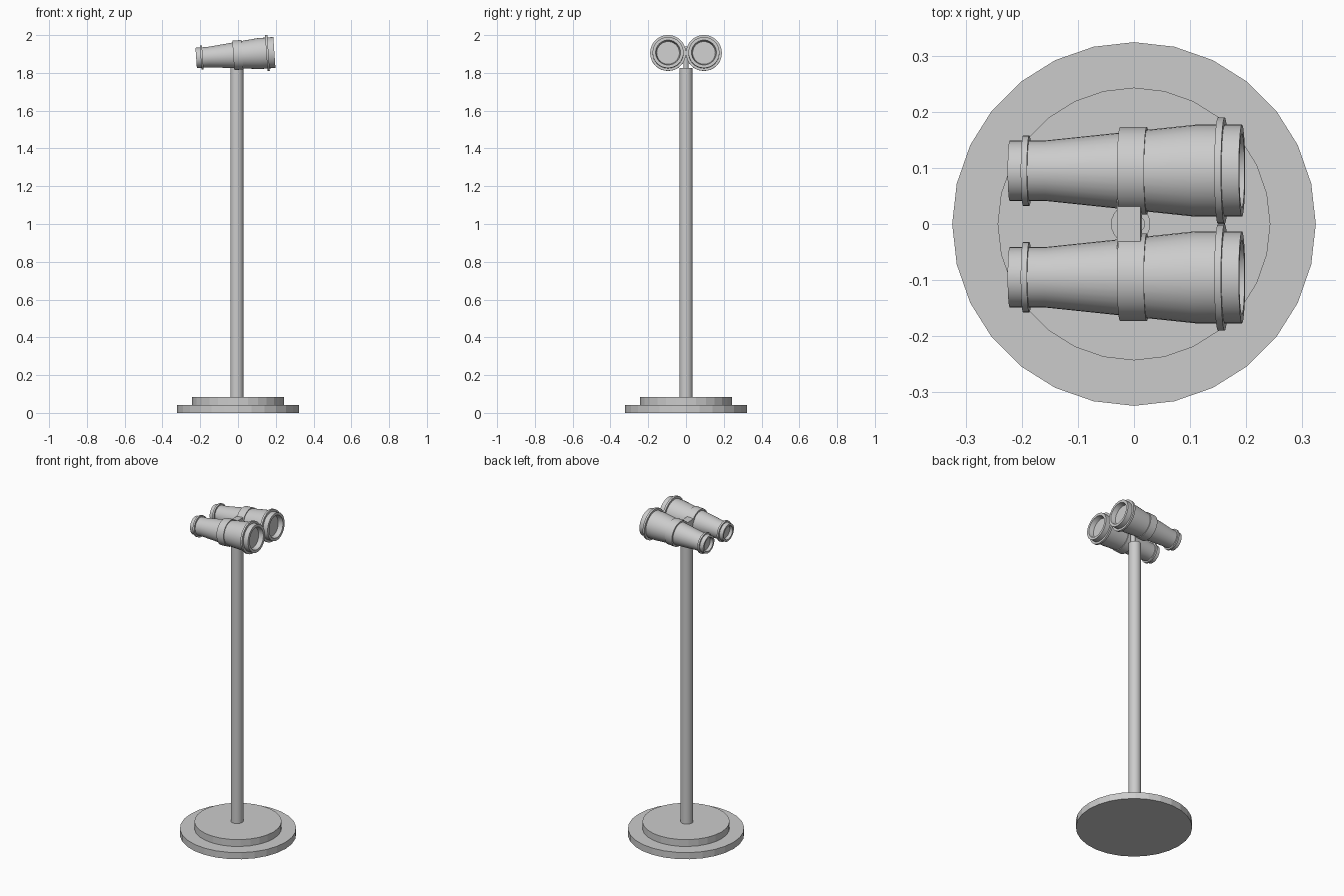
import bpy, bmesh
from math import radians, pi, cos, sin
from mathutils import Matrix

if "Cube" in bpy.data.objects:
    bpy.data.objects.remove(bpy.data.objects["Cube"])

PIVOT_Z = 1.8945         # height of the barrel axes above the pole
TILT = radians(-4)       # barrels look slightly upwards
TILT_M = Matrix.Translation((0, 0, PIVOT_Z)) @ Matrix.Rotation(TILT, 4, 'Y')


def finish(obj, name, smooth=True):
    obj.name = name
    if smooth:
        bpy.ops.object.select_all(action='DESELECT')
        obj.select_set(True)
        bpy.context.view_layer.objects.active = obj
        bpy.ops.object.shade_smooth_by_angle(angle=radians(30))
    return obj


def cylinder(name, r, z0, z1, sides, x=0.0, smooth=True):
    bpy.ops.mesh.primitive_cylinder_add(vertices=sides, radius=r, depth=z1 - z0,
                                        location=(x, 0, (z0 + z1) / 2))
    return finish(bpy.context.object, name, smooth)


def lathe_x(name, profile, y, sides=32, closed=False):
    """Revolve (x, radius) points about a line parallel to x."""
    bm = bmesh.new()
    rings = []
    for x, r in profile:
        if r == 0:
            rings.append([bm.verts.new((x, y, 0))] * sides)
        else:
            rings.append([bm.verts.new((x, y + r * cos(2 * pi * i / sides),
                                        r * sin(2 * pi * i / sides))) for i in range(sides)])
    pairs = list(zip(rings, rings[1:]))
    if closed:
        pairs.append((rings[-1], rings[0]))
    for a, b in pairs:
        for i in range(sides):
            j = (i + 1) % sides
            bm.faces.new(list(dict.fromkeys((a[i], a[j], b[j], b[i]))))
    bmesh.ops.recalc_face_normals(bm, faces=bm.faces)
    mesh = bpy.data.meshes.new(name)
    bm.to_mesh(mesh)
    bm.free()
    obj = bpy.data.objects.new(name, mesh)
    bpy.context.collection.objects.link(obj)
    obj.matrix_world = TILT_M
    return finish(obj, name)


def collar(name, x0, x1, r_in, r_out, y):
    return lathe_x(name, [(x0, r_in), (x0, r_out), (x1, r_out), (x1, r_in)], y, closed=True)


# Stepped base and pole
cylinder("base_lower", 0.324, 0, 0.041, 28, smooth=False)
cylinder("base_upper", 0.243, 0.041, 0.083, 28, smooth=False)
cylinder("pole", 0.035, 0.083, 1.826, 24, x=-0.006)

# Barrel: eyepiece glass, eyepiece tube, taper, objective tube, recessed lens
BARREL = [(-0.205, 0), (-0.205, 0.038), (-0.222, 0.042), (-0.222, 0.054),
          (-0.157, 0.054), (0.110, 0.082), (0.193, 0.082),
          (0.193, 0.066), (0.165, 0.060), (0.165, 0)]
for side, y in (("left", 0.095), ("right", -0.095)):
    lathe_x(side + "_barrel", BARREL, y)
    collar(side + "_eyepiece_ring", -0.198, -0.187, 0.050, 0.063, y)
    collar(side + "_middle_band", -0.025, 0.023, 0.062, 0.078, y)
    collar(side + "_objective_ring", 0.150, 0.162, 0.078, 0.095, y)

# Bridge between the barrels and the thin post carrying it
bpy.ops.mesh.primitive_cube_add(size=1)
bridge = bpy.context.object
bridge.matrix_world = TILT_M @ Matrix.Translation((-0.006, 0, 0.025)) @ Matrix.Diagonal((0.042, 0.11, 0.04, 1))
finish(bridge, "bridge", smooth=False)
cylinder("bridge_post", 0.014, 1.82, 1.915, 16, x=0.006)
